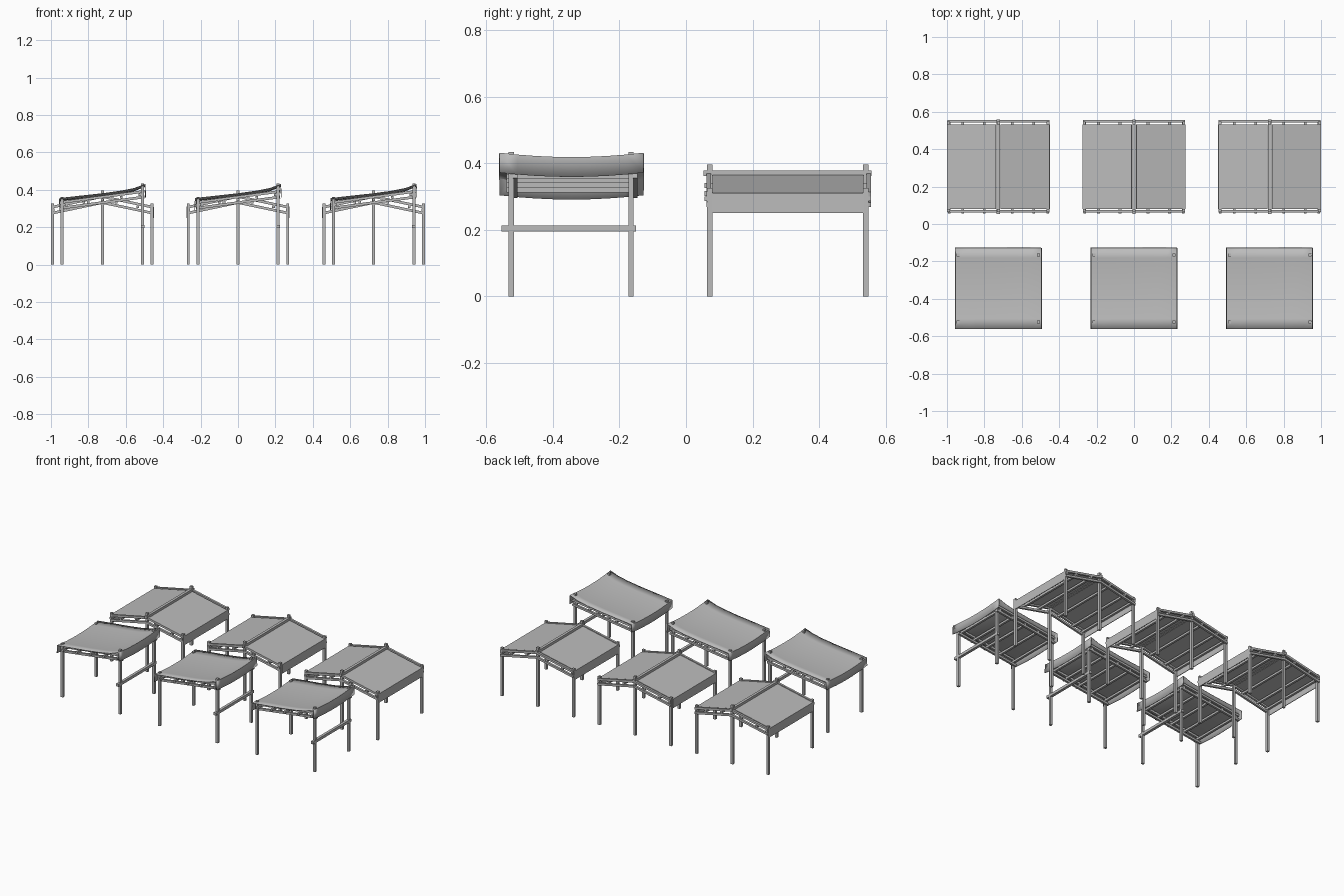
import bpy
import bmesh
from mathutils import Vector

cube = bpy.data.objects.get("Cube")
if cube:
    bpy.data.objects.remove(cube)

grey = bpy.data.materials.new("plain grey")
grey.use_nodes = True
COLOUR = (0.5, 0.5, 0.5, 1)
grey.diffuse_color = COLOUR
grey.node_tree.nodes["Principled BSDF"].inputs["Base Color"].default_value = COLOUR


def finish(bm, name):
    bmesh.ops.recalc_face_normals(bm, faces=bm.faces)
    mesh = bpy.data.meshes.new(name)
    bm.to_mesh(mesh)
    bm.free()
    mesh.materials.append(grey)
    obj = bpy.data.objects.new(name, mesh)
    bpy.context.collection.objects.link(obj)
    return obj


def bar(name, a, b, thick=0.014):
    """Square timber from point a to point b."""
    a, b = Vector(a), Vector(b)
    along = (b - a).normalized()
    helper = Vector((0, 1, 0)) if abs(along.y) < 0.9 else Vector((0, 0, 1))
    side = along.cross(helper).normalized() * thick / 2
    up = along.cross(side).normalized() * thick / 2
    bm = bmesh.new()
    ends = [[bm.verts.new(p + side * i + up * j)
             for i, j in ((-1, -1), (1, -1), (1, 1), (-1, 1))] for p in (a, b)]
    for ring in ends:
        bm.faces.new(ring)
    for i in range(4):
        k = (i + 1) % 4
        bm.faces.new((ends[0][i], ends[0][k], ends[1][k], ends[1][i]))
    return finish(bm, name)


def cloth(name, profile, ys, sag=0.0, thick=0.004):
    """Sheet swept along y from an x-z profile, sagging midway."""
    bm = bmesh.new()
    mid, half = (ys[0] + ys[-1]) / 2, (ys[-1] - ys[0]) / 2
    rows = [[bm.verts.new((x, y, z - sag * (1 - ((y - mid) / half) ** 2)))
             for x, z in profile] for y in ys]
    for r, s in zip(rows, rows[1:]):
        for i in range(len(profile) - 1):
            bm.faces.new((r[i], r[i + 1], s[i + 1], s[i]))
    obj = finish(bm, name)
    solid = obj.modifiers.new("thickness", "SOLIDIFY")
    solid.thickness = thick
    solid.offset = 0
    return obj


def gabled_stall(cx):
    def roof(d):
        return 0.366 - 0.21 * abs(d)

    front, back = 0.071, 0.54
    # posts
    for y in (front, back):
        bar("ridge_post", (cx, y, 0), (cx, y, 0.397), 0.016)
        for s in (-1, 1):
            bar("corner_post", (cx + s * 0.266, y, 0), (cx + s * 0.266, y, 0.326), 0.016)
    # paired rafters on each gable
    for y in (front - 0.003, back + 0.009):
        for s in (-1, 1):
            for drop in (0.002, 0.034):
                bar("rafter", (cx, y, roof(0) - drop),
                    (cx + s * 0.272, y, roof(0.272) - drop))
    # ridge pole and purlins
    bar("ridge_pole", (cx, 0.053, 0.37), (cx, 0.558, 0.37), 0.018)
    for s in (-1, 1):
        for d in (0.075, 0.19, 0.263):
            x = cx + s * d
            z = roof(d) - 0.017
            bar("purlin", (x, 0.055, z), (x, 0.556, z))
        # roof panel with hanging side valance
        cloth("roof_cloth", [(cx + s * 0.012, roof(0.012)),
                             (cx + s * 0.273, roof(0.273)),
                             (cx + s * 0.273, 0.25)], (0.079, 0.533))


def curved_stall(cx):
    front, back = -0.525, -0.165
    low, high = cx - 0.215, cx + 0.215
    # posts, rafters
    for y in (front, back):
        bar("low_post", (low, y, 0), (low, y, 0.362), 0.016)
        bar("high_post", (high, y, 0), (high, y, 0.434), 0.016)
        for drop in (0, 0.03):
            bar("rafter", (cx - 0.225, y + 0.012, 0.332 - drop),
                (cx + 0.225, y + 0.012, 0.392 - drop))
    # purlins
    for d in (-0.205, -0.1, 0.0, 0.1, 0.2):
        z = 0.347 + 0.133 * d
        bar("purlin", (cx + d, front - 0.015, z), (cx + d, back + 0.015, z))
    # brace between the tall posts
    bar("lower_brace", (high, -0.555, 0.204), (high, -0.15, 0.204), 0.018)
    # sagging cloth with a valance at both ends
    top = [(-0.231, 0.304), (-0.229, 0.355), (-0.12, 0.367), (0.0, 0.38),
           (0.1, 0.394), (0.17, 0.408), (0.229, 0.43), (0.231, 0.372)]
    ys = [-0.344 + 0.217 * i / 4 for i in range(-4, 5)]
    sheet = cloth("sagging_cloth", [(cx + x, z) for x, z in top], ys, 0.013)
    bpy.context.view_layer.objects.active = sheet
    bpy.ops.object.select_all(action='DESELECT')
    sheet.select_set(True)
    bpy.ops.object.shade_smooth_by_angle()


for centre in (-0.725, 0.0, 0.725):
    gabled_stall(centre)
    curved_stall(centre)
